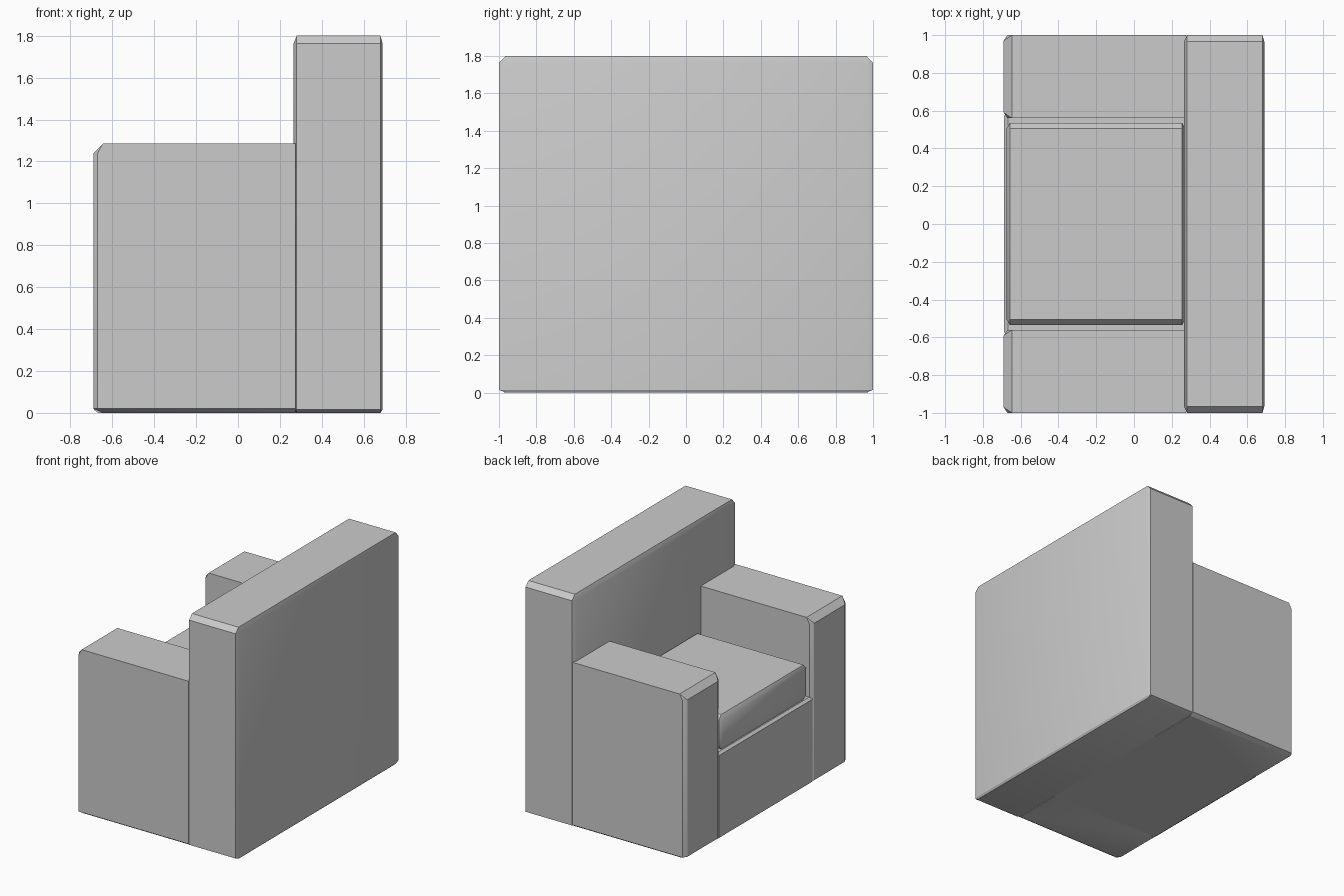
import bpy, bmesh, math

if "Cube" in bpy.data.objects:
    bpy.data.objects.remove(bpy.data.objects["Cube"])


def hull(name, points):
    """Convex solid through the points, flat facets merged."""
    bm = bmesh.new()
    for p in points:
        bm.verts.new(p)
    bmesh.ops.convex_hull(bm, input=bm.verts[:])
    loose = [v for v in bm.verts if not v.link_faces]
    bmesh.ops.delete(bm, geom=loose, context='VERTS')
    bmesh.ops.dissolve_limit(bm, angle_limit=math.radians(1),
                             verts=bm.verts[:], edges=bm.edges[:])
    bmesh.ops.recalc_face_normals(bm, faces=bm.faces[:])
    mesh = bpy.data.meshes.new(name)
    bm.to_mesh(mesh)
    bm.free()
    obj = bpy.data.objects.new(name, mesh)
    bpy.context.collection.objects.link(obj)
    bpy.ops.object.select_all(action='DESELECT')
    obj.select_set(True)
    bpy.context.view_layer.objects.active = obj
    bpy.ops.object.shade_smooth_by_angle(angle=math.radians(30))
    return obj


def chamfer_box(name, xs, ys, zs, cx, cy, cz):
    """Box with chamfered edges; each c is a (low side, high side) size."""
    pts = []
    for i in (0, 1):
        for j in (0, 1):
            for k in (0, 1):
                full = (xs[i], ys[j], zs[k])
                inset = (xs[i] + cx[i] * (1 - 2 * i),
                         ys[j] + cy[j] * (1 - 2 * j),
                         zs[k] + cz[k] * (1 - 2 * k))
                for axis in range(3):
                    pts.append([full[a] if a == axis else inset[a] for a in range(3)])
    return hull(name, pts)


# Backrest, full width and down to the floor
chamfer_box("backrest", (0.265, 0.69), (-1, 1), (0, 1.8),
            (0.015, 0.01), (0.035, 0.035), (0.015, 0.038))

# Arms, chamfered around the front end and along the outer bottom edge
for side, label in ((-1, "right"), (1, "left")):
    pts = []
    for y, inset, foot in ((1.0, 0.97, 0.97), (0.56, 0.59, 0.56)):
        pts += [(0.275, y, 1.285), (0.275, y, 0.02), (0.275, foot, 0),
                (-0.645, y, 1.285), (-0.67, y, 1.24), (-0.69, inset, 1.24),
                (-0.69, inset, 0.02), (-0.67, y, 0.02), (-0.645, foot, 0)]
    hull(f"arm_{label}", [(x, side * y, z) for x, y, z in pts])

# Seat base between the arms
chamfer_box("seat_base", (-0.687, 0.28), (-0.575, 0.575), (0, 0.67),
            (0.02, 0), (0, 0), (0.015, 0.015))

# Seat cushion
chamfer_box("seat_cushion", (-0.675, 0.27), (-0.535, 0.535), (0.67, 0.94),
            (0.018, 0.015), (0.03, 0.03), (0.035, 0.035))
